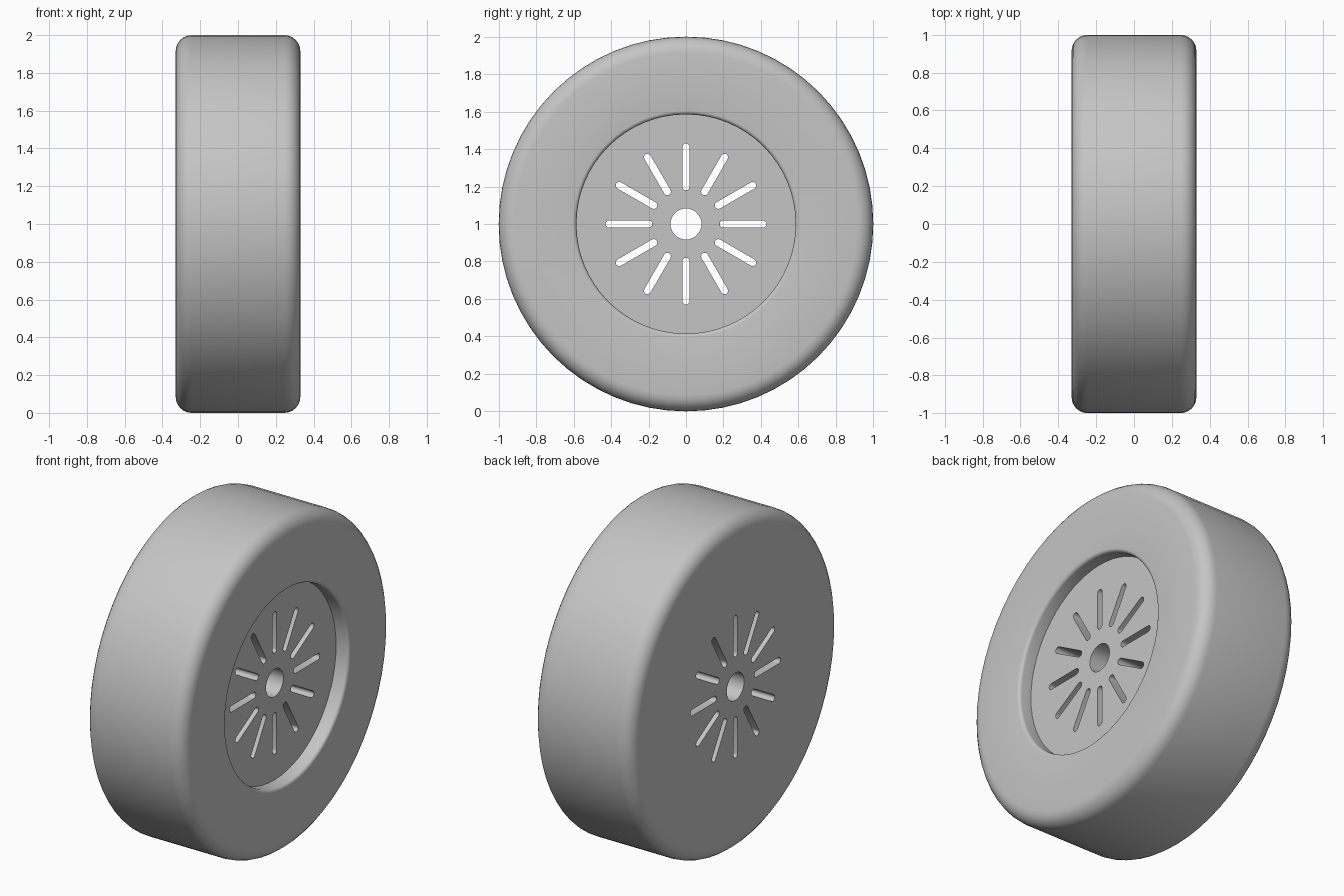
import bpy, bmesh, math
from mathutils import Matrix, Vector

if "Cube" in bpy.data.objects:
    bpy.data.objects.remove(bpy.data.objects["Cube"])

HALF_W, RADIUS, FLOOR = 0.33, 1.0, 0.245
SEGMENTS = 64

grey = bpy.data.materials.new("plain grey")
grey.diffuse_color = (0.56, 0.56, 0.56, 1)
grey.use_nodes = True
grey.node_tree.nodes["Principled BSDF"].inputs["Base Color"].default_value = grey.diffuse_color


def finish(bm, name):
    bmesh.ops.recalc_face_normals(bm, faces=bm.faces[:])
    mesh = bpy.data.meshes.new(name)
    bm.to_mesh(mesh)
    bm.free()
    obj = bpy.data.objects.new(name, mesh)
    bpy.context.collection.objects.link(obj)
    mesh.materials.append(grey)
    return obj


def arc(cx, cr, radius, start, end, steps=6):
    """Points (x, r) of a fillet, angles in degrees from +x."""
    angles = [math.radians(start + (end - start) * i / steps) for i in range(steps + 1)]
    return [(cx + radius * math.cos(a), cr + radius * math.sin(a)) for a in angles]


def prism(bm, outline, x0, x1):
    """Extrude a (y, z) outline along x."""
    face = bm.faces.new([bm.verts.new((x0, y, z)) for y, z in outline])
    ext = bmesh.ops.extrude_face_region(bm, geom=[face])
    bmesh.ops.translate(bm, vec=(x1 - x0, 0, 0),
                        verts=[v for v in ext["geom"] if isinstance(v, bmesh.types.BMVert)])


# Wheel body: flat inner side, rounded tread shoulders, recessed outer side
fillet, lip, wall = 0.085, 0.02, 0.585
profile = [(-HALF_W, 0)]
profile += arc(-HALF_W + fillet, RADIUS - fillet, fillet, 180, 90)
profile += arc(HALF_W - fillet, RADIUS - fillet, fillet, 90, 0)
profile += arc(HALF_W - lip, wall + lip, lip, 0, -90, 4)
profile += [(FLOOR, wall), (FLOOR, 0)]
bm = bmesh.new()
verts = [bm.verts.new((x, 0, r)) for x, r in profile]
edges = [bm.edges.new(pair) for pair in zip(verts, verts[1:])]
bmesh.ops.spin(bm, geom=verts + edges, cent=(0, 0, 0), axis=(1, 0, 0),
               angle=math.tau, steps=SEGMENTS, use_merge=True)
bmesh.ops.remove_doubles(bm, verts=bm.verts[:], dist=1e-5)
bmesh.ops.translate(bm, verts=bm.verts[:], vec=(0, 0, RADIUS))
wheel = finish(bm, "wheel")

# Cutter: centre bore and twelve round-ended radial slots
bm = bmesh.new()
prism(bm, [(0.083 * math.cos(math.tau * i / 32), 0.083 * math.sin(math.tau * i / 32))
           for i in range(32)], -0.5, 0.5)
half = 0.019
slot = arc(0, 0.43 - half, half, 0, 180, 8) + arc(0, 0.18 + half, half, 180, 360, 8)
for k in range(12):
    turn = Matrix.Rotation(math.tau * k / 12, 2)
    prism(bm, [turn @ Vector(p) for p in slot], -0.5, 0.5)
bmesh.ops.translate(bm, verts=bm.verts[:], vec=(0, 0, RADIUS))
cutter = finish(bm, "hole_cutter")
cutter.hide_render = True

# Cut the holes through the wheel, then drop the cutter
cut = wheel.modifiers.new("holes", "BOOLEAN")
cut.operation, cut.solver, cut.object = "DIFFERENCE", "EXACT", cutter
bpy.context.view_layer.objects.active = wheel
wheel.select_set(True)
cutter.select_set(False)
bpy.ops.object.modifier_apply(modifier=cut.name)
bpy.data.objects.remove(cutter)
bpy.ops.object.shade_smooth_by_angle(angle=math.radians(35))
